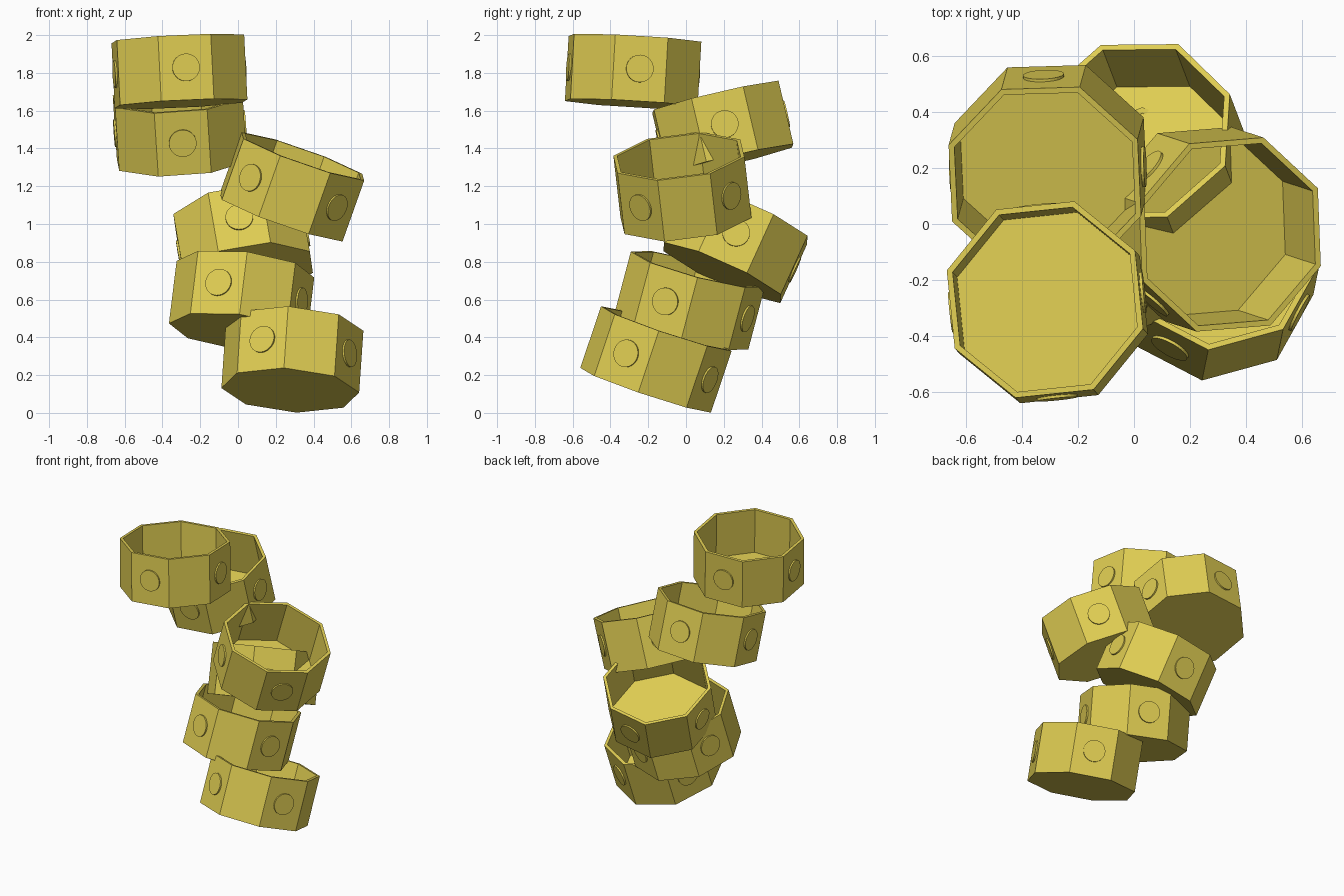
import bpy, bmesh
from math import pi, radians, cos, sin
from mathutils import Matrix, Vector

cube = bpy.data.objects.get("Cube")
if cube:
    bpy.data.objects.remove(cube, do_unlink=True)

# Single flat colour
yellow = bpy.data.materials.new("mustard_yellow")
yellow.use_nodes = True
color = (0.74, 0.61, 0.085, 1)
yellow.diffuse_color = color
shader = next(n for n in yellow.node_tree.nodes if n.type == 'BSDF_PRINCIPLED')
shader.inputs["Base Color"].default_value = color
shader.inputs["Roughness"].default_value = 0.8

RADIUS, HEIGHT, WALL = 0.367, 0.345, 0.022
APOTHEM = RADIUS * cos(pi / 8)
DISC_RADIUS, DISC_OUT = 0.073, 0.01


def add_object(name, bm, matrix):
    mesh = bpy.data.meshes.new(name)
    bm.to_mesh(mesh)
    bm.free()
    mesh.materials.append(yellow)
    obj = bpy.data.objects.new(name, mesh)
    obj.matrix_world = matrix
    bpy.context.collection.objects.link(obj)
    return obj


def make_cup(name, matrix):
    # Octagonal prism hollowed from its top face
    bm = bmesh.new()
    bmesh.ops.create_cone(bm, cap_ends=True, segments=8, radius1=RADIUS,
                          radius2=RADIUS, depth=HEIGHT,
                          matrix=Matrix.Rotation(pi / 8, 4, 'Z'))
    bm.normal_update()
    top = max(bm.faces, key=lambda f: f.calc_center_median().z)
    bmesh.ops.inset_region(bm, faces=[top], thickness=WALL)
    top = bmesh.ops.extrude_discrete_faces(bm, faces=[top])["faces"][0]
    bmesh.ops.translate(bm, verts=top.verts, vec=(0, 0, WALL - HEIGHT))
    bmesh.ops.recalc_face_normals(bm, faces=bm.faces)
    add_object(name, bm, matrix)


def make_disc(name, matrix, angle):
    # Thin round plate on a side face
    bm = bmesh.new()
    place = (Matrix.Rotation(angle, 4, 'Z')
             @ Matrix.Translation((APOTHEM + DISC_OUT / 2 - 0.002, 0, 0))
             @ Matrix.Rotation(pi / 2, 4, 'Y'))
    bmesh.ops.create_cone(bm, cap_ends=True, segments=32, radius1=DISC_RADIUS,
                          radius2=DISC_RADIUS, depth=DISC_OUT + 0.004, matrix=place)
    obj = add_object(name, bm, matrix)
    for face in obj.data.polygons:
        face.use_smooth = len(face.vertices) == 4
    for edge in obj.data.edges:
        ends = [obj.data.vertices[i].co.xy.length for i in edge.vertices]
        edge.use_edge_sharp = True


def frame(centre, axis, degrees):
    # Tilted placement: z along the axis, x at the given heading
    z = Vector(axis).normalized()
    a = radians(degrees)
    x = Vector((cos(a), sin(a), 0))
    x.z = -(x.x * z.x + x.y * z.y) / z.z
    x.normalize()
    y = z.cross(x)
    rot = Matrix((x, y, z)).transposed().to_4x4()
    return Matrix.Translation(centre) @ rot


# Leaning stack, lowest first: centre, axis, heading
stack = [
    ((0.288, -0.159, 0.283), (0.065, 0.317, 0.944), -27.5),
    ((0.019, 0.019, 0.595), (0.118, 0.254, 0.96), -22),
    ((0.027, 0.262, 0.897), (-0.156, 0.41, 0.9), 0.6),
    ((0.286, -0.019, 1.197), (0.333, -0.108, 0.937), -43),
    ((-0.308, 0.195, 1.505), (-0.065, -0.235, 1), 1.7),
    ((-0.31, -0.28, 1.808), (-0.05, 0.057, 1), 6),
]
for number, (centre, axis, heading) in enumerate(stack, 1):
    matrix = frame(centre, axis, heading)
    make_cup(f"octagonal_cup_{number}", matrix)
    for side in range(4):
        make_disc(f"cup_{number}_disc_{side + 1}", matrix, side * pi / 2)
